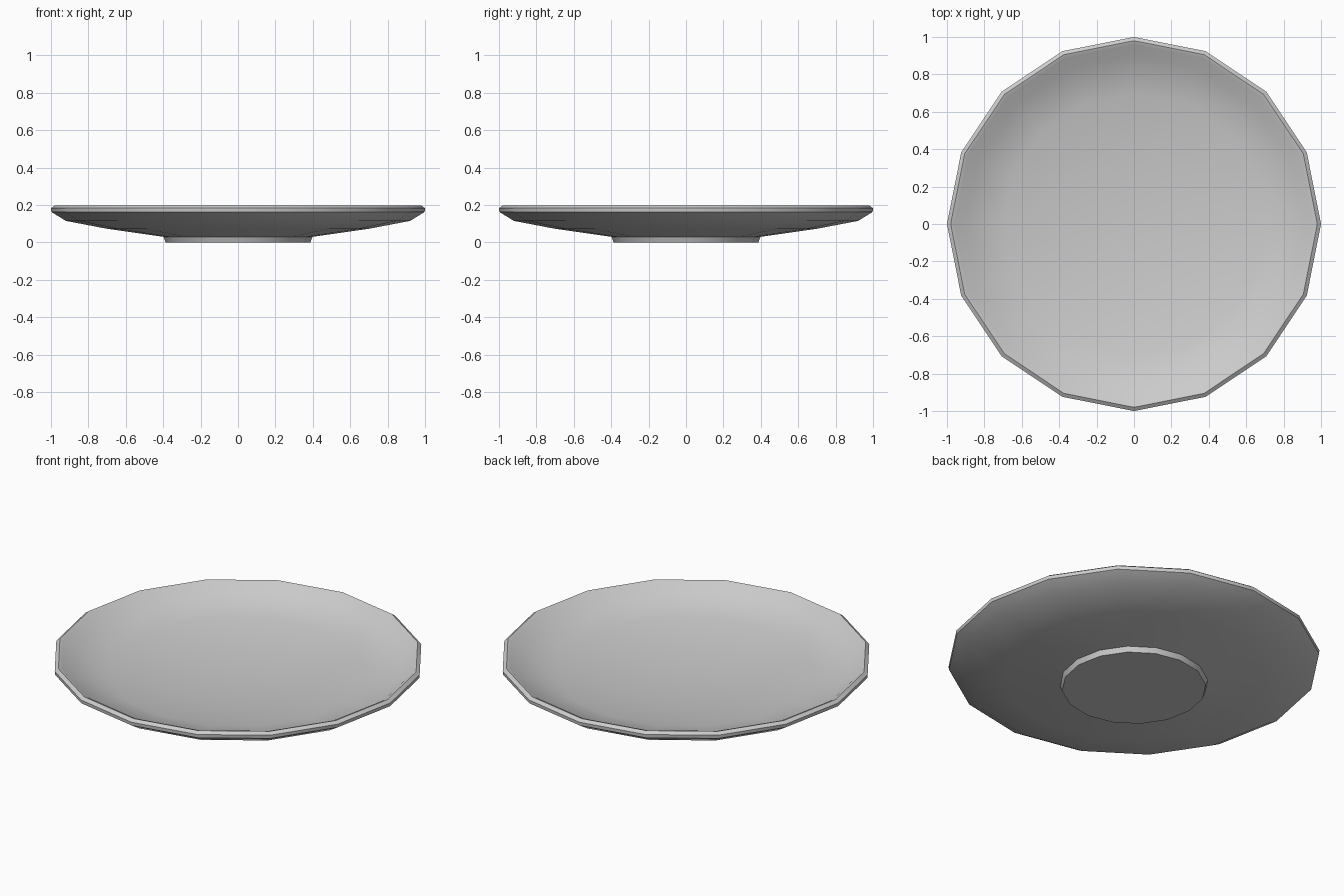
import bpy
import bmesh
from math import radians, tau
from mathutils import Matrix, Vector

SIDES = 16

cube = bpy.data.objects.get("Cube")
if cube:
    bpy.data.objects.remove(cube, do_unlink=True)

# Glazed ceramic colour
ceramic = bpy.data.materials.new("grey_ceramic")
ceramic.use_nodes = True
colour = (0.6, 0.6, 0.6, 1)
ceramic.diffuse_color = colour
ceramic.node_tree.nodes["Principled BSDF"].inputs["Base Color"].default_value = colour

# Radius and height, from the middle of the foot, around the rim, to the middle of the dish
foot = [(0, 0), (0.387, 0), (0.398, 0.03)]
underside = [(0.7, 0.073), (0.92, 0.115)]
rim = [(0.998, 0.163), (1, 0.183), (0.98, 0.197), (0.96, 0.19)]
dish = [(0.9, 0.145), (0.7, 0.1), (0.4, 0.06), (0, 0.045)]


def lathe(name, profile, material):
    """Spin a profile around z into a closed, smooth-shaded object."""
    bm = bmesh.new()
    verts = [bm.verts.new((r, 0, z)) for r, z in profile]
    edges = [bm.edges.new(pair) for pair in zip(verts, verts[1:])]
    bmesh.ops.spin(bm, geom=verts + edges, cent=(0, 0, 0), axis=(0, 0, 1),
                   angle=tau, steps=SIDES, use_merge=True)
    bmesh.ops.remove_doubles(bm, verts=bm.verts, dist=0.0005)
    bmesh.ops.recalc_face_normals(bm, faces=bm.faces)
    mesh = bpy.data.meshes.new(name)
    bm.to_mesh(mesh)
    bm.free()
    mesh.materials.append(material)
    obj = bpy.data.objects.new(name, mesh)
    bpy.context.collection.objects.link(obj)
    bpy.ops.object.select_all(action="DESELECT")
    obj.select_set(True)
    bpy.context.view_layer.objects.active = obj
    bpy.ops.object.shade_smooth_by_angle(angle=radians(50))
    return obj


# Whole plate
lathe("plate", foot + underside + rim + dish, ceramic)
